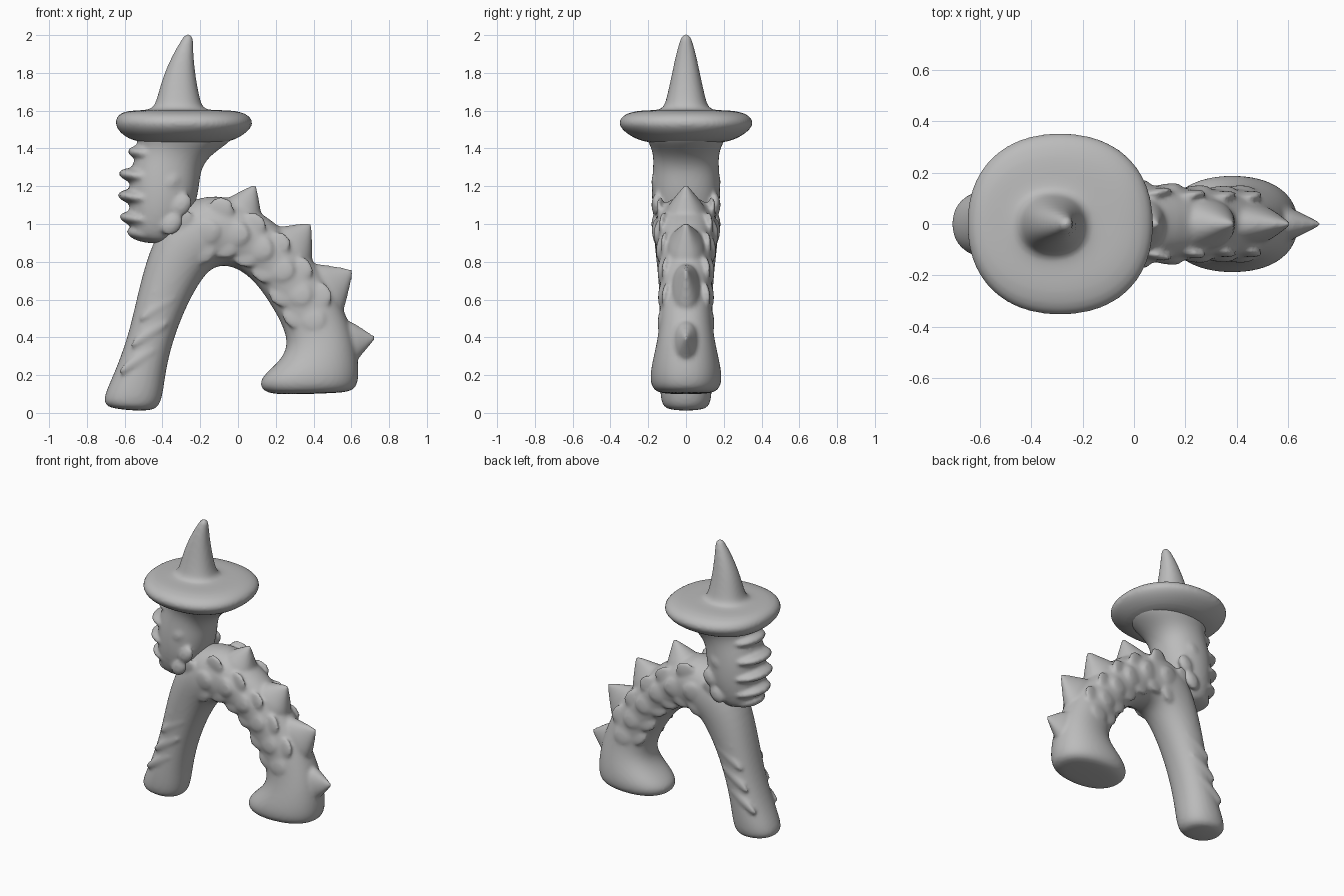
import bpy, bmesh, math
from mathutils import Vector, Matrix

cube = bpy.data.objects.get("Cube")
if cube:
    bpy.data.objects.remove(cube)

clay = bpy.data.materials.new("grey clay")
clay.use_nodes = True
GREY = (0.5, 0.5, 0.5, 1)
clay.diffuse_color = GREY
clay.node_tree.nodes["Principled BSDF"].inputs["Base Color"].default_value = GREY


def loft(bm, stations, sides=16):
    """Skin oval rings; each station is outer x, z, inner x, z, half depth."""
    rings = []
    for x1, z1, x2, z2, depth in stations:
        mid = Vector((x1 + x2, 0, z1 + z2)) / 2
        half = Vector((x2 - x1, 0, z2 - z1)) / 2
        ring = []
        for i in range(sides):
            a = math.tau * i / sides
            c, s = math.cos(a), math.sin(a)
            point = mid + half * math.copysign(abs(c) ** 0.9, c)
            point.y = depth * math.copysign(abs(s) ** 0.9, s)
            ring.append(bm.verts.new(point))
        rings.append(ring)
    for lower, upper in zip(rings, rings[1:]):
        for i in range(sides):
            j = (i + 1) % sides
            bm.faces.new((lower[i], lower[j], upper[j], upper[i]))
    bm.faces.new(rings[0][::-1])
    bm.faces.new(rings[-1])


def blob(bm, centre, size, along=Vector((1, 0, 0)), tilt=0.0):
    """Flattened ellipsoid on both flanks; 'along' is its long axis in xz."""
    for side in (-1, 1):
        angle = math.atan2(-along.z, along.x)
        turn = Matrix.Rotation(angle, 4, 'Y') @ Matrix.Rotation(side * tilt, 4, 'Z')
        place = Matrix.Translation((centre[0], side * centre[1], centre[2]))
        bmesh.ops.create_uvsphere(bm, u_segments=12, v_segments=8, radius=1,
                                  matrix=place @ turn @ Matrix.Diagonal((*size, 1)))


def finish(name, bm, smoothing):
    """Fuse the overlapping forms into one soft sculpted surface."""
    bmesh.ops.recalc_face_normals(bm, faces=bm.faces)
    mesh = bpy.data.meshes.new(name)
    bm.to_mesh(mesh)
    bm.free()
    mesh.materials.append(clay)
    obj = bpy.data.objects.new(name, mesh)
    bpy.context.collection.objects.link(obj)
    obj.modifiers.new("Round", 'SUBSURF').levels = 2
    obj.modifiers["Round"].render_levels = 2
    fuse = obj.modifiers.new("Fuse", 'REMESH')
    fuse.mode = 'VOXEL'
    fuse.voxel_size = 0.012
    fuse.use_smooth_shade = True
    soften = obj.modifiers.new("Soften", 'SMOOTH')
    soften.factor = 0.5
    soften.iterations = smoothing


# Arched body: front leg, back, tail leg and foot in one sweep
ARCH = [
    (-.68, .02, -.46, .005, .1), (-.73, .06, -.4, .04, .14), (-.66, .2, -.385, .2, .14),
    (-.585, .4, -.345, .38, .135), (-.54, .6, -.27, .57, .14), (-.48, .85, -.19, .71, .155),
    (-.36, 1.1, -.13, .77, .175), (-.1, 1.18, -.06, .78, .17), (.1, 1.08, .02, .75, .155),
    (.25, .97, .1, .68, .145), (.38, .83, .18, .56, .14), (.5, .68, .235, .46, .14),
    (.585, .5, .265, .36, .145), (.63, .36, .22, .27, .17), (.65, .2, .1, .18, .2),
    (.63, .12, .12, .11, .18), (.55, .105, .22, .095, .11)]
body = bmesh.new()
loft(body, ARCH)

# Back spikes: upslope start, tip, underside end, half width at the root
SPIKES = [((-.08, 1.13), (.095, 1.215), (.14, .98), .12),
          ((.16, .98), (.39, 1.01), (.4, .78), .11),
          ((.38, .8), (.615, .76), (.56, .52), .085),
          ((.58, .5), (.735, .4), (.62, .26), .07)]
for start, tip, end, width in SPIKES:
    a, t, b = Vector(start), Vector(tip), Vector(end)
    inward = ((a + b) / 2 - t) * 0.5
    rings = [(*(a + inward), *(b + inward), width)]
    for f in (0.0, 0.35, 0.65, 0.88, 0.97):
        rings.append((*a.lerp(t, f), *b.lerp(t, f), width * (1 - f)))
    loft(body, rings, 12)

# Overlapping scales along both flanks of the back and tail
for k in range(6, 12):
    here, there = ARCH[k], ARCH[k + 1]
    for row, u in enumerate((-0.5, 0.0, 0.5)):
        f = 0.5 * (row % 2)
        x1, z1, x2, z2, depth = [p + (q - p) * f for p, q in zip(here, there)]
        mid = Vector((x1 + x2, 0, z1 + z2)) / 2
        half = Vector((x2 - x1, 0, z2 - z1)) / 2
        trail = half.cross(Vector((0, -1, 0))).normalized()
        if trail.x < 0:
            trail.negate()
        centre = mid + half * u
        centre.y = depth * math.sqrt(1 - u * u) - 0.012
        blob(body, centre, (0.075, 0.018, 0.065), trail, 0.16)

# Slanting folds on the front leg
for x, z in ((-.53, .28), (-.47, .42), (-.42, .56), (-.36, .69)):
    blob(body, (x, 0.122, z), (0.13, 0.022, 0.03), Vector((0.8, 0, 0.55)))
finish("arched_body", body, 5)

# Head flaring into the underside of the hat
head = bmesh.new()
loft(head, [(-.55, .92, -.38, .88, .1), (-.575, .97, -.3, .92, .15),
            (-.58, 1.1, -.23, 1.06, .185), (-.58, 1.25, -.2, 1.2, .185),
            (-.55, 1.35, -.195, 1.29, .175), (-.53, 1.42, -.14, 1.37, .18),
            (-.55, 1.48, -.02, 1.44, .22), (-.55, 1.53, .0, 1.51, .22)])

# Wavy brow, nose, moustache and beard ridges wrapping the face
for x, z, length, width in ((-.47, 1.37, .12, .13), (-.5, 1.25, .14, .14),
                            (-.5, 1.135, .145, .15), (-.49, 1.02, .145, .14),
                            (-.48, .945, .115, .11)):
    ridge = Matrix.Translation((x, 0, z)) @ Matrix.Rotation(0.15, 4, 'Y')
    bmesh.ops.create_uvsphere(head, u_segments=16, v_segments=8, radius=1,
                              matrix=ridge @ Matrix.Diagonal((length, width + .02, .045, 1)))
# Beard edge and cheeks
for x, z in ((-.3, 1.1), (-.35, 1.0), (-.36, 1.22)):
    blob(head, (x, 0.155, z), (0.07, 0.03, 0.05), Vector((0.6, 0, 0.8)))
finish("bearded_head", head, 5)

# Pointed hat: thick round brim and a leaning cone
hat = bmesh.new()
loft(hat, [(-.5, 1.425, -.08, 1.42, .19), (-.6, 1.455, .02, 1.46, .29),
           (-.66, 1.52, .095, 1.525, .372), (-.645, 1.58, .06, 1.585, .34),
           (-.58, 1.603, -.04, 1.605, .24), (-.46, 1.6, -.17, 1.6, .13),
           (-.435, 1.64, -.195, 1.63, .11), (-.4, 1.78, -.222, 1.76, .08),
           (-.34, 1.91, -.237, 1.9, .052), (-.29, 1.99, -.237, 1.985, .028),
           (-.28, 2.005, -.245, 2.005, .015)], 24)
finish("pointed_hat", hat, 4)
